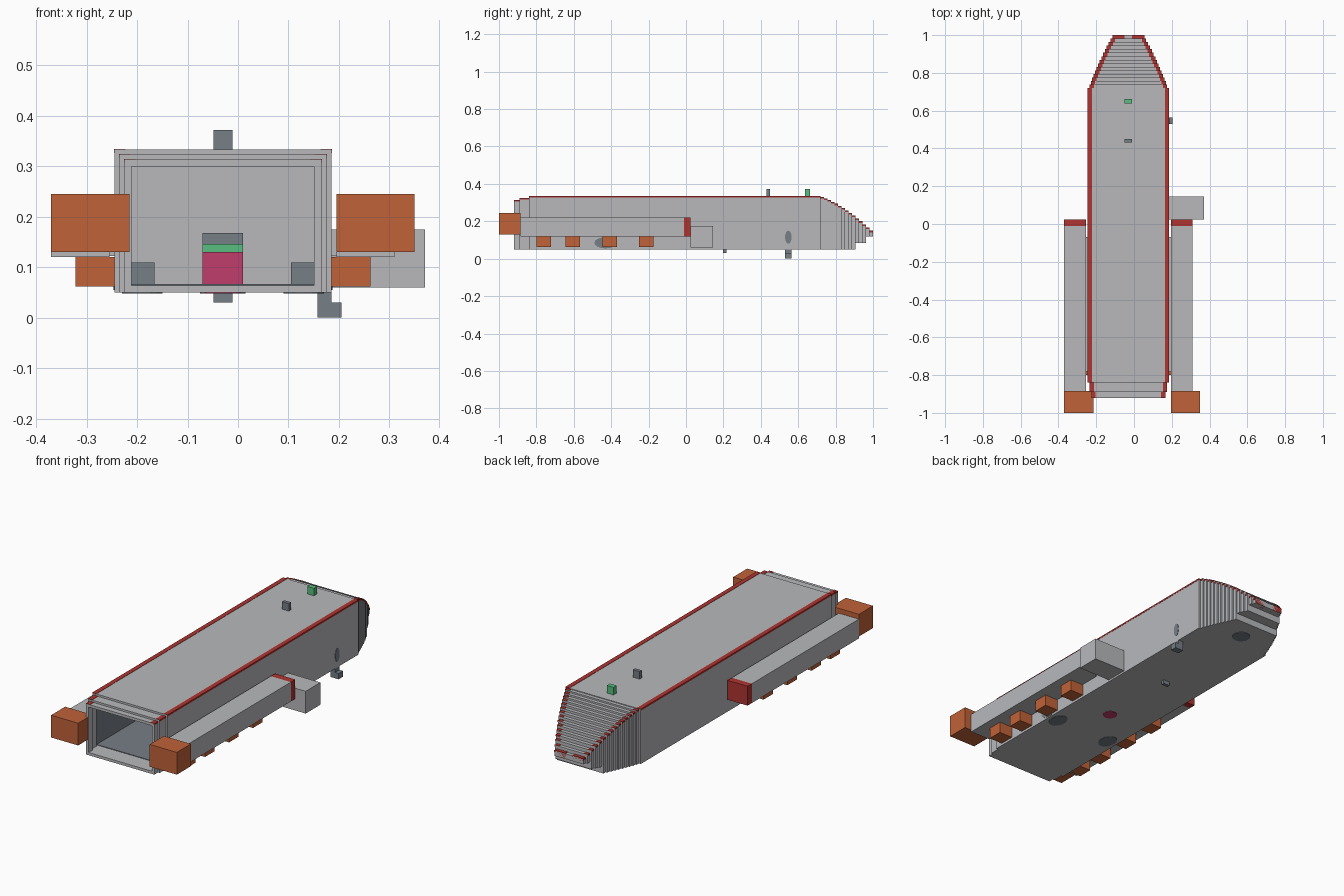
import bpy
import bmesh
from mathutils import Matrix, Vector

if "Cube" in bpy.data.objects:
    bpy.data.objects.remove(bpy.data.objects["Cube"], do_unlink=True)


def material(name, rgb):
    m = bpy.data.materials.new(name)
    m.use_nodes = True
    m.diffuse_color = (*rgb, 1)
    m.node_tree.nodes["Principled BSDF"].inputs["Base Color"].default_value = (*rgb, 1)
    return m


GREY = material("hull grey", (0.48, 0.485, 0.505))
SLATE = material("slate", (0.18, 0.21, 0.24))
RED = material("trim red", (0.43, 0.034, 0.03))
ORANGE = material("thruster orange", (0.53, 0.122, 0.04))
GREEN = material("beacon green", (0.098, 0.515, 0.216))
PINK = material("core pink", (0.527, 0.048, 0.15))

MID = -0.03     # centre line of the hull
HALF = 0.215    # half width of the hull
TOP, BOTTOM = 0.333, 0.05
WALL = 0.014
NOSE_Y, TIP_Y = 0.72, 1.0


def finish(name, bm, mat):
    mesh = bpy.data.meshes.new(name)
    bm.to_mesh(mesh)
    bm.free()
    mesh.materials.append(mat)
    ob = bpy.data.objects.new(name, mesh)
    bpy.context.collection.objects.link(ob)
    return ob


def boxes(name, mat, spans):
    """One object from boxes, each given as (x span, y span, z span)."""
    bm = bmesh.new()
    for span in spans:
        size = Vector([b - a for a, b in span])
        centre = Vector([(a + b) / 2 for a, b in span])
        bmesh.ops.create_cube(bm, size=1, matrix=Matrix.Translation(centre) @ Matrix.Diagonal((*size, 1)))
    return finish(name, bm, mat)


def disc(name, mat, centre, size, axis="Z"):
    """Thin rounded plate lying on a hull face."""
    bm = bmesh.new()
    turn = Matrix.Rotation(1.5708, 4, "Y") if axis == "X" else Matrix.Identity(4)
    bmesh.ops.create_cone(bm, cap_ends=True, segments=16, radius1=0.5, radius2=0.5, depth=1,
                          matrix=Matrix.Translation(centre) @ Matrix.Diagonal((*size, 1)) @ turn)
    return finish(name, bm, mat)


def around(c, half):
    return (c - half, c + half)


def tube(y, half, top):
    """Four walls of an open hull section."""
    full = around(MID, half)
    side = (BOTTOM + WALL, top - WALL)
    return [(full, y, (BOTTOM, BOTTOM + WALL)),
            (full, y, (top - WALL, top)),
            ((full[0], full[0] + WALL), y, side),
            ((full[1] - WALL, full[1]), y, side)]


def edge_trim(y, half, top, width=0.022):
    """Pair of strips along the top edges of a section."""
    z = (top - 0.007, top + 0.0015)
    return [((MID - half - 0.001, MID - half + width), y, z),
            ((MID + half - width, MID + half + 0.001), y, z)]


# Open hull with a stepped stern
sections = [((-0.84, NOSE_Y), HALF, TOP),
            ((-0.89, -0.84), HALF - 0.01, TOP - 0.01),
            ((-0.92, -0.89), HALF - 0.02, TOP - 0.02)]
hull, trim = [], []
for s in sections:
    hull += tube(*s)
    trim += edge_trim(*s)
boxes("hull", GREY, hull)

# Stepped nose
nose = []
LAYERS = 15
for i in range(LAYERS):
    t = (i + 0.5) / LAYERS
    y0 = NOSE_Y + (TIP_Y - NOSE_Y) * i / LAYERS
    y1 = NOSE_Y + (TIP_Y - NOSE_Y) * (i + 1) / LAYERS
    half = 0.208 - 0.10 * t - 0.03 * t * t
    top = TOP - 0.11 * t - 0.085 * t * t
    low = BOTTOM if y1 < 0.91 else 0.085 if y1 < 0.97 else 0.12
    nose.append((around(MID, half), (y0, y1), (low, top)))
    trim += edge_trim((y0, y1), half, top)
boxes("nose", GREY, nose)
boxes("edge_trim", RED, trim)
boxes("nose_tip_trim", RED,
      [((MID + s * 0.05 - 0.03, MID + s * 0.05 + 0.03), (0.975, TIP_Y), (0.12, 0.15)) for s in (-1, 1)])

# Interior lining and equipment
inner = HALF - WALL
boxes("inner_lining", SLATE,
      [((MID + s * inner - 0.003, MID + s * inner + 0.003), (-0.83, 0.7), (0.066, 0.318)) for s in (-1, 1)]
      + [(around(MID, inner), (-0.83, 0.7), (0.062, 0.067))])
core = around(MID, 0.04)
boxes("core_block", PINK, [(core, (-0.26, -0.18), (0.065, 0.13))])
boxes("inner_beacon", GREEN, [(core, (0.3, 0.38), (0.065, 0.146))])
boxes("control_block", SLATE, [(core, (0.6, 0.7), (0.065, 0.168))])
boxes("inner_blocks", SLATE,
      [(around(MID + s * 0.165, 0.03), (-0.49, -0.37), (0.065, 0.109)) for s in (-1, 1)])

# Rounded ports on the belly and sides
for s, label in ((1, "left"), (-1, "right")):
    disc(label + "_belly_port", SLATE, (MID + s * 0.16, -0.43, BOTTOM), (0.08, 0.11, 0.004))
    disc(label + "_side_port", SLATE, (MID + s * HALF, -0.43, 0.085), (0.004, 0.12, 0.06), "X")
disc("core_port", PINK, (MID, -0.22, BOTTOM), (0.07, 0.07, 0.004))
disc("nose_port", SLATE, (MID, 0.79, BOTTOM), (0.09, 0.09, 0.004))
disc("bracket_port", SLATE, (MID + HALF, 0.547, 0.115), (0.004, 0.035, 0.07), "X")

# Side pods with engines and lift thrusters
for label, s, inside, outside, engine in (("left", 1, 0.195, 0.31, (0.195, 0.35)),
                                          ("right", -1, -0.255, -0.37, (-0.37, -0.215))):
    wall = MID + s * HALF
    x = tuple(sorted((inside, outside)))
    boxes(label + "_pod", GREY, [(x, (-0.885, -0.01), (0.12, 0.22)),
                                 (tuple(sorted((wall, inside))), (-0.78, -0.07), (0.122, 0.175))])
    boxes(label + "_pod_cap", RED, [(x, (-0.01, 0.025), (0.12, 0.22))])
    boxes(label + "_engine", ORANGE, [(engine, (-1.0, -0.885), (0.13, 0.245))])
    boxes(label + "_lift_thrusters", ORANGE,
          [(tuple(sorted((wall, wall + s * 0.077))), around(y, 0.039), (0.062, 0.12))
           for y in (-0.76, -0.605, -0.408, -0.213)])

# Side cargo box, masts, beacon and landing bracket
boxes("cargo_box", GREY, [((0.185, 0.37), (0.025, 0.145), (0.06, 0.175))])
mast = around(MID, 0.019)
boxes("top_mast", SLATE, [(mast, (0.431, 0.449), (TOP, 0.372))])
boxes("top_beacon", GREEN, [(mast, (0.637, 0.663), (TOP, 0.372))])
boxes("belly_mast", SLATE, [(mast, (0.199, 0.216), (0.03, BOTTOM))])
boxes("landing_bracket", SLATE, [((0.157, 0.185), (0.53, 0.565), (0.03, BOTTOM)),
                                 ((0.157, 0.205), (0.53, 0.565), (0, 0.03))])
